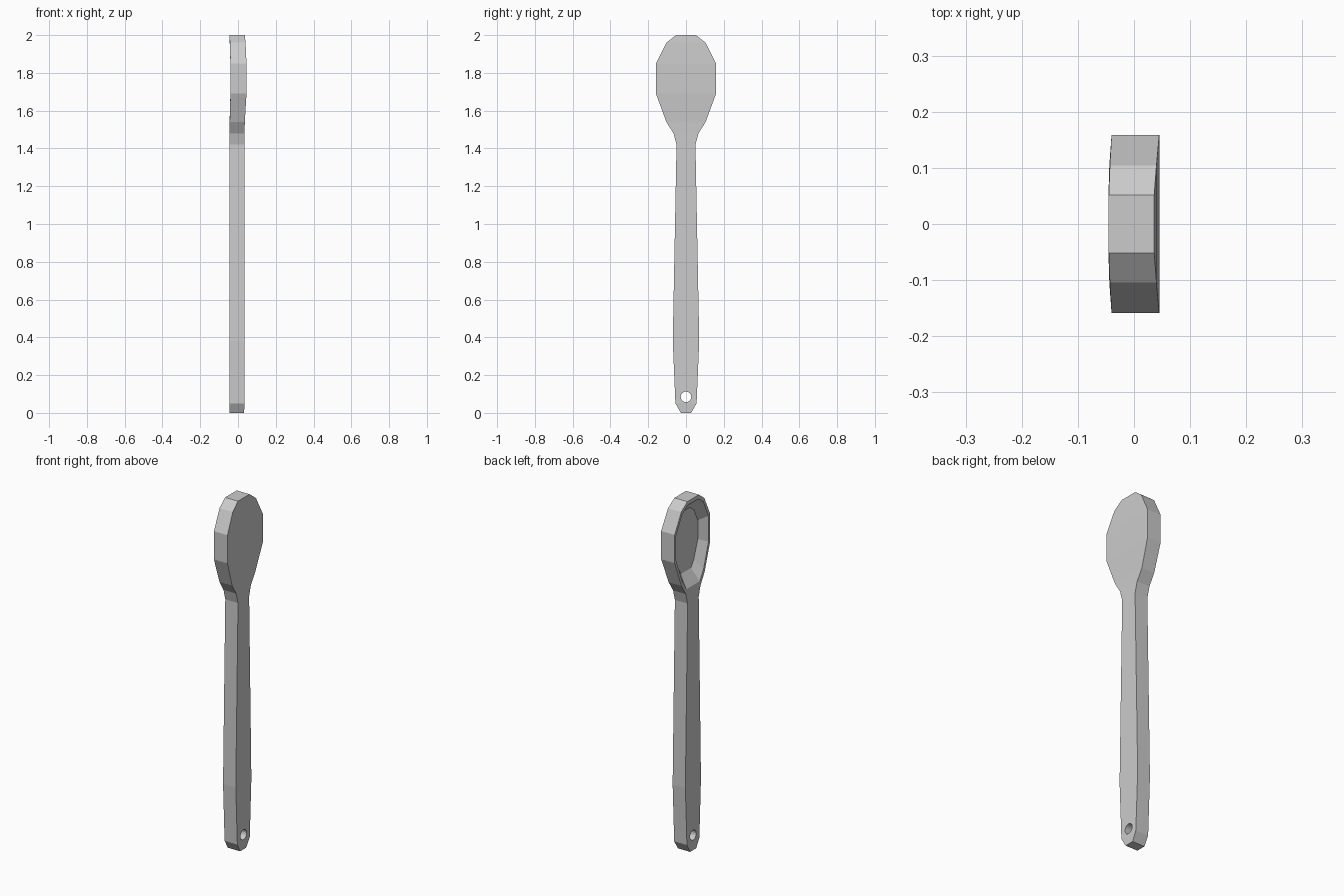
import bpy, bmesh, math
from mathutils import Matrix

if "Cube" in bpy.data.objects:
    bpy.data.objects.remove(bpy.data.objects["Cube"])

# Outline rows from handle tip to bowl tip: z, half width, x of hollow face, x of back face
rows = [
    (0.00, 0.027, -0.045, 0.032), (0.05, 0.056, -0.045, 0.035),
    (0.38, 0.070, -0.045, 0.035), (1.42, 0.050, -0.045, 0.035),
    (1.48, 0.066, -0.045, 0.035), (1.54, 0.104, -0.044, 0.036),
    (1.69, 0.159, -0.040, 0.045), (1.85, 0.159, -0.040, 0.045),
    (1.96, 0.104, -0.043, 0.040), (2.00, 0.052, -0.045, 0.036),
]
BOWL = 4          # first row of the bowl
CENTRE_Z = 1.765

# Spoon body
bm = bmesh.new()
rings = [[bm.verts.new(p) for p in ((a, -w, z), (a, w, z), (b, w, z), (b, -w, z))]
         for z, w, a, b in rows]
for i, (lo, hi) in enumerate(zip(rings, rings[1:])):
    for k in range(4):
        if k == 0 and i >= BOWL:
            continue  # left open for the hollow
        n = (k + 1) % 4
        bm.faces.new((lo[k], lo[n], hi[n], hi[k]))
bm.faces.new(rings[0])
bm.faces.new(rings[-1])

# Hollow in the bowl: rim, sloping wall, flat floor
outer = [r[0] for r in rings[BOWL:]] + [r[1] for r in reversed(rings[BOWL:])]


def inner_loop(scale, x=None):
    return [bm.verts.new((v.co.x if x is None else x, v.co.y * scale,
                          CENTRE_Z + (v.co.z - CENTRE_Z) * scale)) for v in outer]


loops = [outer, inner_loop(0.91), inner_loop(0.67, 0.0)]
for a, b in zip(loops, loops[1:]):
    for k in range(len(a)):
        n = (k + 1) % len(a)
        bm.faces.new((a[k], a[n], b[n], b[k]))
bm.faces.new(loops[-1])
bmesh.ops.recalc_face_normals(bm, faces=bm.faces)

mesh = bpy.data.meshes.new("spoon")
bm.to_mesh(mesh)
bm.free()
spoon = bpy.data.objects.new("spoon", mesh)
bpy.context.collection.objects.link(spoon)

# Hanging hole near the handle tip
bm = bmesh.new()
bmesh.ops.create_cone(bm, cap_ends=True, segments=16, radius1=0.028, radius2=0.028, depth=0.3,
                      matrix=Matrix.Translation((0, 0, 0.085)) @ Matrix.Rotation(math.pi / 2, 4, 'Y'))
cut_mesh = bpy.data.meshes.new("hole_cutter")
bm.to_mesh(cut_mesh)
bm.free()
cutter = bpy.data.objects.new("hole_cutter", cut_mesh)
bpy.context.collection.objects.link(cutter)
cutter.hide_render = True

mod = spoon.modifiers.new("hanging_hole", 'BOOLEAN')
mod.operation = 'DIFFERENCE'
mod.solver = 'EXACT'
mod.object = cutter
bpy.context.view_layer.objects.active = spoon
spoon.select_set(True)
bpy.ops.object.modifier_apply(modifier=mod.name)
bpy.data.objects.remove(cutter)
